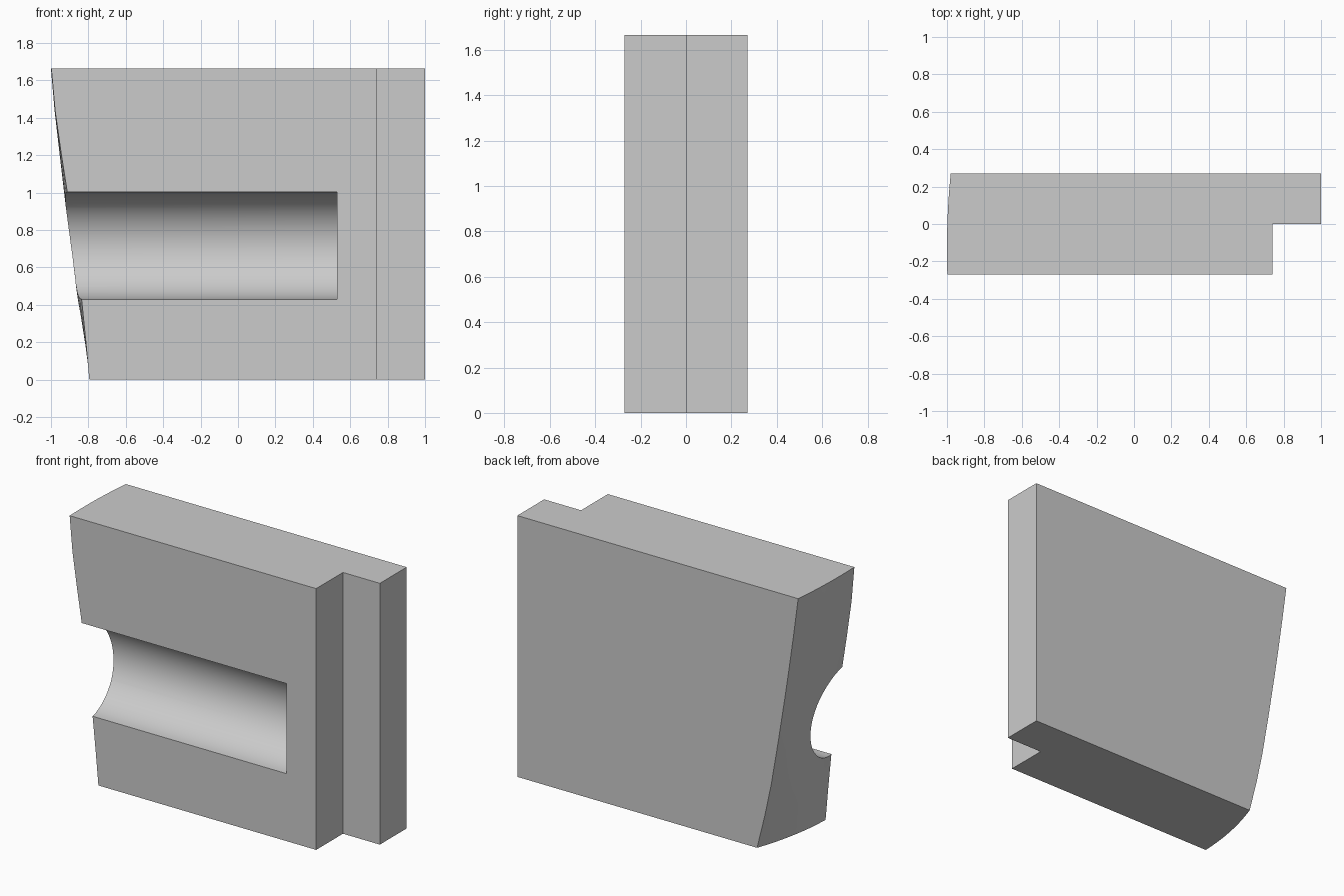
import bpy, bmesh, math
from mathutils import Matrix

cube = bpy.data.objects.get("Cube")
if cube:
    bpy.data.objects.remove(cube, do_unlink=True)

DEPTH = 0.27     # half thickness
STEP_X = 0.74    # where the rebate starts
GROOVE_R, GROOVE_Z, GROOVE_END = 0.287, 0.717, 0.53

# Curved end: height, then x at the front, middle and back
END_ROWS = [
    (0.00, -0.795, -0.765, -0.69),
    (0.22, -0.815, -0.812, -0.745),
    (0.43, -0.836, -0.853, -0.79),
    (0.72, -0.872, -0.895, -0.84),
    (1.00, -0.912, -0.928, -0.885),
    (1.21, -0.945, -0.952, -0.917),
    (1.44, -0.978, -0.977, -0.95),
    (1.665, -0.998, -0.998, -0.98),
]


def end_x(t, front, mid, back):
    """Parabola through three points, t from -1 (front) to 1 (back)."""
    return mid + t * (back - front) / 2 + t * t * ((front + back) / 2 - mid)


def make_object(name, bm):
    mesh = bpy.data.meshes.new(name)
    bm.to_mesh(mesh)
    bm.free()
    ob = bpy.data.objects.new(name, mesh)
    bpy.context.collection.objects.link(ob)
    return ob


# Block: plan outlines lofted upward
STEPS = 8
bm = bmesh.new()
rings = []
for z, front, mid, back in END_ROWS:
    ts = [1 - 2 * i / STEPS for i in range(STEPS + 1)]
    outline = [(end_x(t, front, mid, back), t * DEPTH) for t in ts]
    outline += [(STEP_X, -DEPTH), (STEP_X, 0), (1, 0), (1, DEPTH)]
    rings.append([bm.verts.new((x, y, z)) for x, y in outline])
n = len(rings[0])
for lower, upper in zip(rings, rings[1:]):
    for i in range(n):
        j = (i + 1) % n
        bm.faces.new((lower[i], lower[j], upper[j], upper[i]))
bm.faces.new(rings[0][::-1])
bm.faces.new(rings[-1])
bmesh.ops.recalc_face_normals(bm, faces=bm.faces[:])
bmesh.ops.dissolve_limit(bm, angle_limit=0.001, verts=bm.verts[:], edges=bm.edges[:])
block = make_object("grooved_block", bm)

# Groove cutter: a round bar lying along x on the front face
bm = bmesh.new()
length = GROOVE_END + 1.5
bmesh.ops.create_cone(
    bm, cap_ends=True, segments=64, radius1=GROOVE_R, radius2=GROOVE_R, depth=length,
    matrix=Matrix.Translation((GROOVE_END - length / 2, -DEPTH, GROOVE_Z))
    @ Matrix.Rotation(math.pi / 2, 4, 'Y'))
cutter = make_object("groove_cutter", bm)
cutter.hide_render = True

cut = block.modifiers.new("groove", 'BOOLEAN')
cut.operation = 'DIFFERENCE'
cut.solver = 'EXACT'
cut.object = cutter
bpy.ops.object.select_all(action='DESELECT')
bpy.context.view_layer.objects.active = block
block.select_set(True)
bpy.ops.object.modifier_apply(modifier=cut.name)
bpy.data.objects.remove(cutter, do_unlink=True)

# Plain grey finish
grey = bpy.data.materials.new("light_grey")
grey.use_nodes = True
grey.diffuse_color = (0.6, 0.6, 0.6, 1)
grey.node_tree.nodes["Principled BSDF"].inputs["Base Color"].default_value = (0.6, 0.6, 0.6, 1)
block.data.materials.clear()
block.data.materials.append(grey)
bpy.ops.object.shade_smooth_by_angle(angle=math.radians(25))
